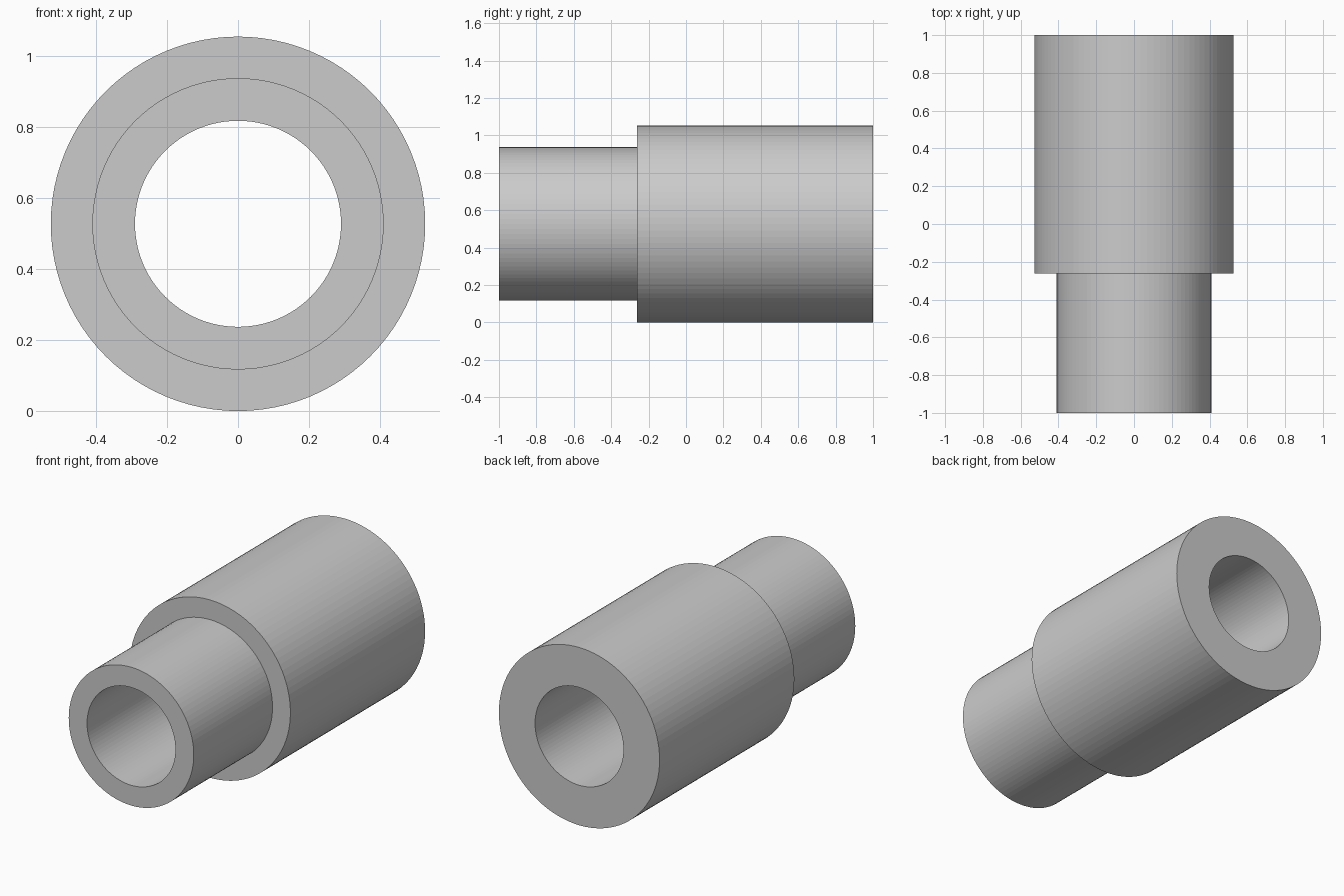
import bpy, bmesh
from math import pi, cos, sin

if "Cube" in bpy.data.objects:
    bpy.data.objects.remove(bpy.data.objects["Cube"])

SIDES = 96
R_BODY, R_NECK, R_BORE = 0.527, 0.41, 0.29
STEP_Y = -0.262

# Closed half-section of the sleeve: (radius, y)
section = [(R_BORE, -1), (R_NECK, -1), (R_NECK, STEP_Y),
           (R_BODY, STEP_Y), (R_BODY, 1), (R_BORE, 1)]

# Revolve the section around the y axis
bm = bmesh.new()
rings = []
for i in range(SIDES):
    a = 2 * pi * i / SIDES
    rings.append([bm.verts.new((r * cos(a), y, R_BODY + r * sin(a))) for r, y in section])
n = len(section)
for i in range(SIDES):
    p, q = rings[i], rings[(i + 1) % SIDES]
    for j in range(n):
        k = (j + 1) % n
        bm.faces.new((p[j], p[k], q[k], q[j]))
bmesh.ops.recalc_face_normals(bm, faces=bm.faces)

# Stepped sleeve with through bore
mesh = bpy.data.meshes.new("stepped_sleeve")
bm.to_mesh(mesh)
bm.free()
sleeve = bpy.data.objects.new("stepped_sleeve", mesh)
bpy.context.collection.objects.link(sleeve)
